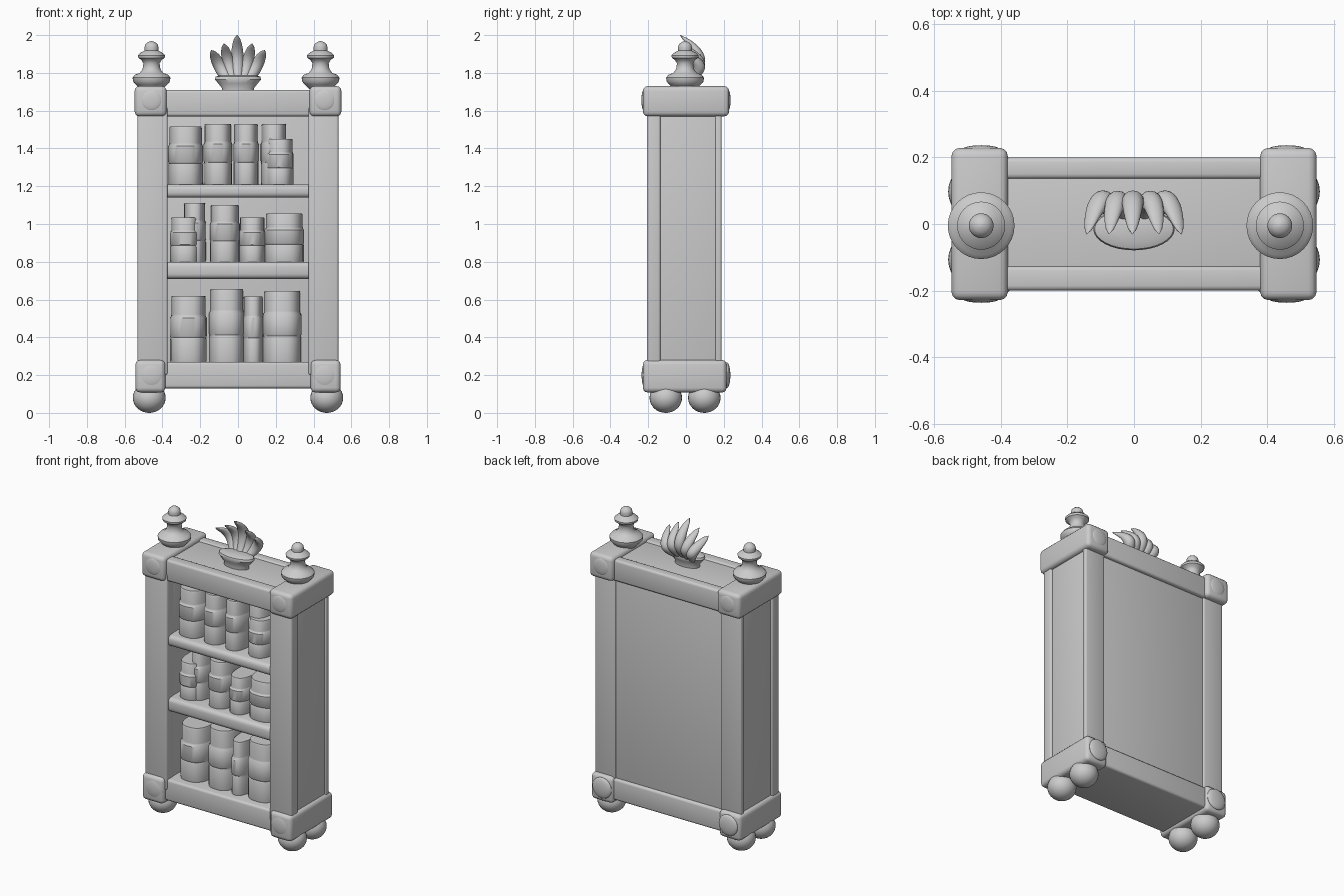
import bpy, bmesh
from math import sin, cos, pi, radians
from mathutils import Vector

cube = bpy.data.objects.get("Cube")
if cube:
    bpy.data.objects.remove(cube)

stone = bpy.data.materials.new("pale grey")
stone.use_nodes = True
GREY = (0.6, 0.6, 0.6, 1)
stone.diffuse_color = GREY
stone.node_tree.nodes["Principled BSDF"].inputs["Base Color"].default_value = GREY


def finish(name, bm, angle=40):
    bmesh.ops.recalc_face_normals(bm, faces=bm.faces)
    mesh = bpy.data.meshes.new(name)
    bm.to_mesh(mesh)
    bm.free()
    mesh.materials.append(stone)
    ob = bpy.data.objects.new(name, mesh)
    bpy.context.collection.objects.link(ob)
    bpy.ops.object.select_all(action='DESELECT')
    ob.select_set(True)
    bpy.context.view_layer.objects.active = ob
    bpy.ops.object.shade_smooth_by_angle(angle=radians(angle))
    return ob


def box(name, x, y, z, bevel=0.015):
    """Rounded box from (min, max) ranges."""
    bm = bmesh.new()
    bmesh.ops.create_cube(bm, size=1)
    for v in bm.verts:
        v.co = [r[0] if c < 0 else r[1] for c, r in zip(v.co, (x, y, z))]
    bmesh.ops.bevel(bm, geom=bm.edges[:], offset=bevel, segments=3,
                    profile=0.5, affect='EDGES')
    return finish(name, bm)


def ball(name, centre, radii):
    bm = bmesh.new()
    bmesh.ops.create_uvsphere(bm, u_segments=28, v_segments=16, radius=1)
    for v in bm.verts:
        v.co = [c + r * p for c, r, p in zip(centre, radii, v.co)]
    return finish(name, bm)


def loft(name, loops, angle=40):
    """Skin a list of equal closed point loops and cap both ends."""
    bm = bmesh.new()
    rows = [[bm.verts.new(p) for p in loop] for loop in loops]
    for a, b in zip(rows, rows[1:]):
        for i in range(len(a)):
            j = (i + 1) % len(a)
            bm.faces.new((a[i], a[j], b[j], b[i]))
    bm.faces.new(rows[0])
    bm.faces.new(rows[-1])
    return finish(name, bm, angle)


def oval(x, y, z, rx, ry, power=1.0, back=1.0, segments=32):
    """Level oval ring, squarer for a lower power; back scales its rear half."""
    ring = []
    for i in range(segments):
        c, s = cos(2 * pi * i / segments), sin(2 * pi * i / segments)
        px = abs(c) ** power * (1 if c > 0 else -1)
        py = abs(s) ** power * (back if s > 0 else -1)
        ring.append((x + rx * px, y + ry * py, z))
    return ring


# Carcass: back, top and bottom slabs
box("back_panel", (-0.39, 0.39), (0.03, 0.175), (0.2, 1.6), 0.005)
box("top_slab", (-0.42, 0.42), (-0.19, 0.19), (1.57, 1.702), 0.01)
box("top_front_rail", (-0.42, 0.42), (-0.2, -0.125), (1.57, 1.71))
box("top_back_rail", (-0.42, 0.42), (0.135, 0.2), (1.57, 1.71))
box("bottom_slab", (-0.42, 0.42), (-0.2, 0.195), (0.13, 0.27))

# Shelves
for name, low, high in (("upper_shelf", 1.14, 1.21), ("lower_shelf", 0.71, 0.8)):
    box(name, (-0.4, 0.4), (-0.19, 0.1), (low, high), 0.025)

# Sides: corner posts, recessed panel, blocks, bosses and feet
for side, s in (("right", -1), ("left", 1)):
    def span(a, b):
        return tuple(sorted((s * a, s * b)))
    box(side + "_front_post", span(0.372, 0.532), (-0.207, -0.135), (0.2, 1.62), 0.012)
    box(side + "_back_post", span(0.385, 0.53), (0.155, 0.187), (0.2, 1.62), 0.008)
    box(side + "_side_panel", span(0.375, 0.52), (-0.16, 0.17), (0.2, 1.62), 0.004)
    box(side + "_top_block", span(0.378, 0.547), (-0.228, 0.228), (1.57, 1.73), 0.025)
    box(side + "_bottom_block", span(0.385, 0.543), (-0.228, 0.215), (0.108, 0.28), 0.025)
    for face, f in (("front", -1), ("back", 1)):
        ball(f"{side}_{face}_top_boss", (s * 0.458, f * 0.224, 1.655), (0.055, 0.012, 0.055))
        ball(f"{side}_{face}_bottom_boss", (s * 0.458, f * 0.216, 0.2), (0.068, 0.019, 0.068))
        ball(f"{side}_{face}_foot", (s * 0.47, f * 0.102 - 0.005, 0.08), (0.087, 0.086, 0.08))

    # Turned finial
    profile = ((1.715, 0.06), (1.74, 0.085), (1.755, 0.098), (1.775, 0.1),
               (1.79, 0.088), (1.8, 0.062), (1.82, 0.047), (1.85, 0.043),
               (1.868, 0.053), (1.88, 0.07), (1.893, 0.072), (1.906, 0.058),
               (1.918, 0.036), (1.935, 0.037), (1.95, 0.033), (1.962, 0.02),
               (1.968, 0.004))
    x = 0.437 if s > 0 else -0.458
    loft(side + "_finial", [oval(x, -0.005, z, r, r) for z, r in profile])

# Crest: oval cup with curling leaves
cup = ((1.69, 0.085, 0.045), (1.72, 0.085, 0.045), (1.745, 0.105, 0.055),
       (1.765, 0.122, 0.064), (1.78, 0.118, 0.06), (1.788, 0.09, 0.04))
loft("crest_cup", [oval(0, -0.015, z, rx, ry) for z, rx, ry in cup])


def leaf(name, tip_x, tip_z, width):
    """Plump leaf bowed backwards with a blunt tip curling forward."""
    base = Vector((tip_x * 0.35, 0, 1.75))
    lean = tip_x * 0.65 / (tip_z - base.z)
    across = Vector((1, 0, -lean)).normalized()
    loops = []
    for k in range(17):
        t = k / 16
        centre = Vector((base.x + (tip_x - base.x) * t,
                         0.01 + 0.065 * sin(pi * t * 0.9) - 0.06 * t ** 3,
                         base.z + (tip_z - base.z) * t))
        r = width * max(0.03, (1 - t ** 4) ** 0.6 * (0.55 + 0.45 * sin(pi * min(t, 0.5))))
        angles = [2 * pi * i / 16 for i in range(16)]
        loops.append([centre + across * r * cos(a) + Vector((0, r * sin(a), 0)) for a in angles])
    loft(name, loops, 60)


leaf("crest_centre_leaf", -0.005, 2.0, 0.035)
for side, s in (("right", -1), ("left", 1)):
    leaf(side + "_inner_leaf", s * 0.075, 1.955, 0.034)
    leaf(side + "_outer_leaf", s * 0.142, 1.92, 0.035)

# Books: rounded spines with bands; (x min, x max, top, setback) per shelf
shelves = (
    ("top", 1.205, ((-0.37, -0.185, 1.515, 0), (-0.183, -0.03, 1.53, 0), (-0.025, 0.11, 1.53, 0),
                    (0.12, 0.26, 1.53, 0.03), (0.14, 0.295, 1.45, 0))),
    ("middle", 0.795, ((-0.36, -0.2, 1.035, 0), (-0.29, -0.17, 1.11, 0.03), (-0.15, 0.01, 1.1, 0),
                       (0.005, 0.145, 1.035, 0), (0.14, 0.35, 1.055, 0))),
    ("bottom", 0.265, ((-0.36, -0.165, 0.62, 0), (-0.155, 0.035, 0.655, 0),
                       (0.025, 0.135, 0.615, 0), (0.13, 0.337, 0.645, 0))),
)
# three bands, the uppermost slimmer: (height fraction, width fraction)
bands = ((0, 0.97), (0.04, 0.99), (0.35, 0.99), (0.375, 0.965), (0.4, 1.0),
         (0.67, 1.0), (0.7, 0.94), (0.72, 0.93), (0.97, 0.93), (1, 0.9))
for shelf, floor, books in shelves:
    for n, (x0, x1, top, setback) in enumerate(books, 1):
        rings = [oval((x0 + x1) / 2, setback, floor + (top - floor) * t,
                      (x1 - x0) / 2 * w, 0.15 * w, 0.75, 0.35) for t, w in bands]
        loft(f"{shelf}_book_{n}", rings)
